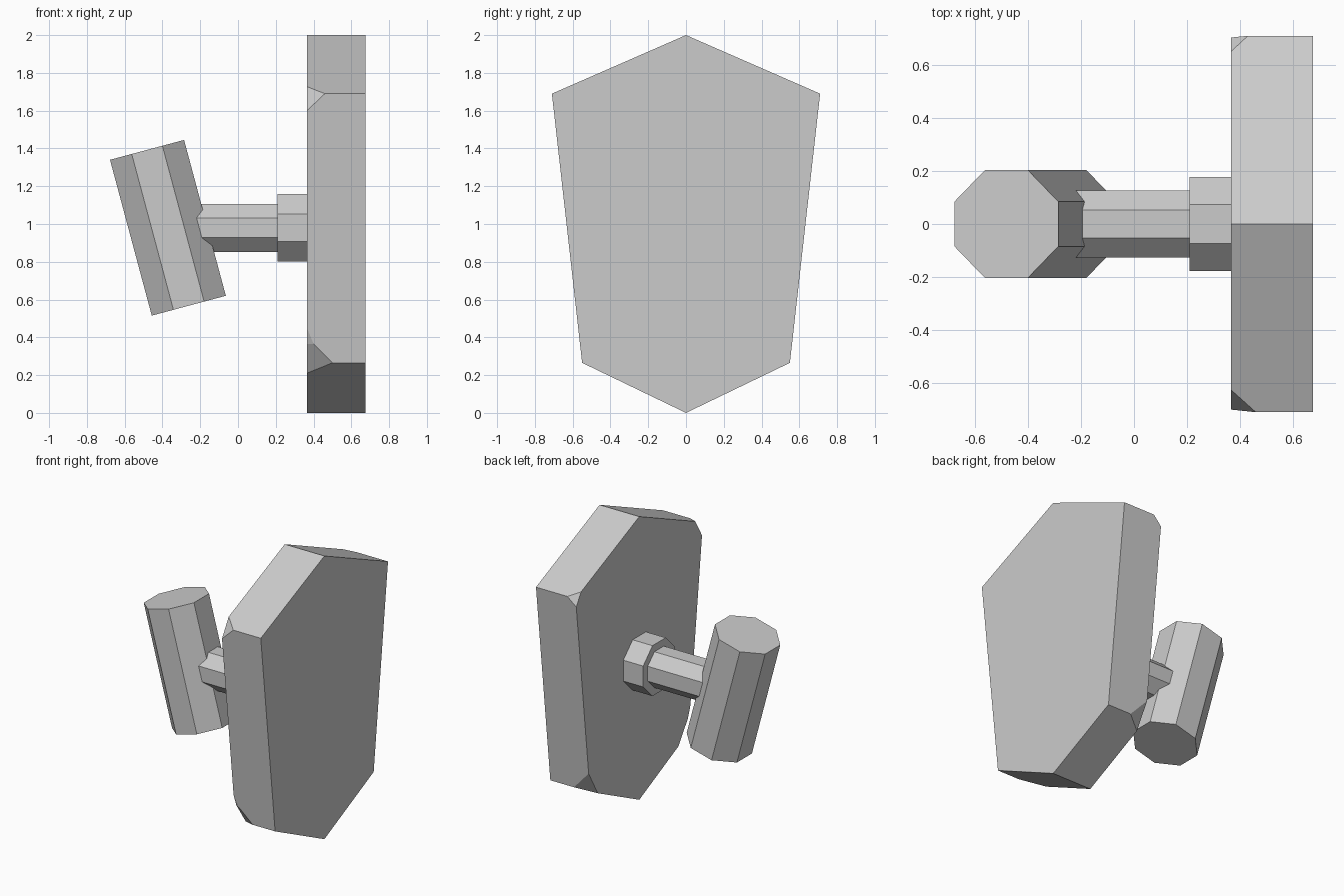
import bpy, bmesh, math
from mathutils import Vector, Matrix

cube = bpy.data.objects.get("Cube")
if cube:
    bpy.data.objects.remove(cube, do_unlink=True)

# Single grey material
grey = bpy.data.materials.new("plain_grey")
grey.use_nodes = True
colour = (0.6, 0.6, 0.6, 1.0)
grey.diffuse_color = colour
grey.node_tree.nodes["Principled BSDF"].inputs["Base Color"].default_value = colour


def finish(bm, name):
    bmesh.ops.recalc_face_normals(bm, faces=bm.faces)
    mesh = bpy.data.meshes.new(name)
    bm.to_mesh(mesh)
    bm.free()
    mesh.materials.append(grey)
    obj = bpy.data.objects.new(name, mesh)
    bpy.context.collection.objects.link(obj)
    return obj


def octagon_bar(name, centre, apothem, length, tilt):
    """Eight-sided bar with flats along the axes, turned about y."""
    bm = bmesh.new()
    radius = apothem / math.cos(math.pi / 8)
    bmesh.ops.create_cone(bm, cap_ends=True, segments=8, radius1=radius,
                          radius2=radius, depth=length,
                          matrix=Matrix.Rotation(math.pi / 8, 4, "Z"))
    # Snap the turn so that flats always face the axes
    if abs(max(v.co.x for v in bm.verts) - apothem) > 0.001:
        bm.transform(Matrix.Rotation(math.pi / 8, 4, "Z"))
    bm.transform(Matrix.Translation(centre) @ Matrix.Rotation(math.radians(tilt), 4, "Y"))
    return finish(bm, name)


def chip(bm, a, b, c):
    """Slice off the corner beyond the plane through three points."""
    a, b, c = Vector(a), Vector(b), Vector(c)
    normal = (b - a).cross(c - a).normalized()
    if normal.dot(Vector((0.52, 0, 1)) - a) > 0:
        normal = -normal
    cut = bmesh.ops.bisect_plane(bm, geom=bm.verts[:] + bm.edges[:] + bm.faces[:],
                                 plane_co=a, plane_no=normal, dist=1e-5, clear_outer=True)
    rim = [e for e in bm.edges if e.is_boundary]
    bmesh.ops.holes_fill(bm, edges=rim, sides=0)


# Six-sided plate
X0, X1 = 0.365, 0.675
outline = [(0, 2), (0.71, 1.69), (0.55, 0.265), (0, 0), (-0.55, 0.265), (-0.71, 1.69)]
bm = bmesh.new()
face = bm.faces.new([bm.verts.new((X0, y, z)) for y, z in outline])
side = bmesh.ops.extrude_face_region(bm, geom=[face])
bmesh.ops.translate(bm, vec=(X1 - X0, 0, 0),
                    verts=[g for g in side["geom"] if isinstance(g, bmesh.types.BMVert)])
bmesh.ops.recalc_face_normals(bm, faces=bm.faces)

# Chipped corners on the handle side
chip(bm, (0.46, -0.71, 1.69), (X0, -0.625, 1.727), (X0, -0.70, 1.60))
chip(bm, (0.43, 0.71, 1.69), (X0, 0.65, 1.716), (X0, 0.703, 1.63))
chip(bm, (0.49, 0.55, 0.265), (X0, 0.464, 0.224), (X0, 0.565, 0.40))
chip(bm, (0.50, -0.55, 0.265), (X0, -0.436, 0.21), (0.40, -0.561, 0.365))
chip(bm, (X0, -0.571, 0.45), (0.40, -0.561, 0.365), (X0, -0.541, 0.365))
finish(bm, "plate")

# Collar, stem and tilted grip
octagon_bar("collar", (0.2875, 0, 0.98), 0.178, 0.155, 90)
octagon_bar("stem", (-0.05, 0, 0.98), 0.127, 0.54, 90)
octagon_bar("grip", (-0.371, 0, 0.98), 0.203, 0.854, -15)
